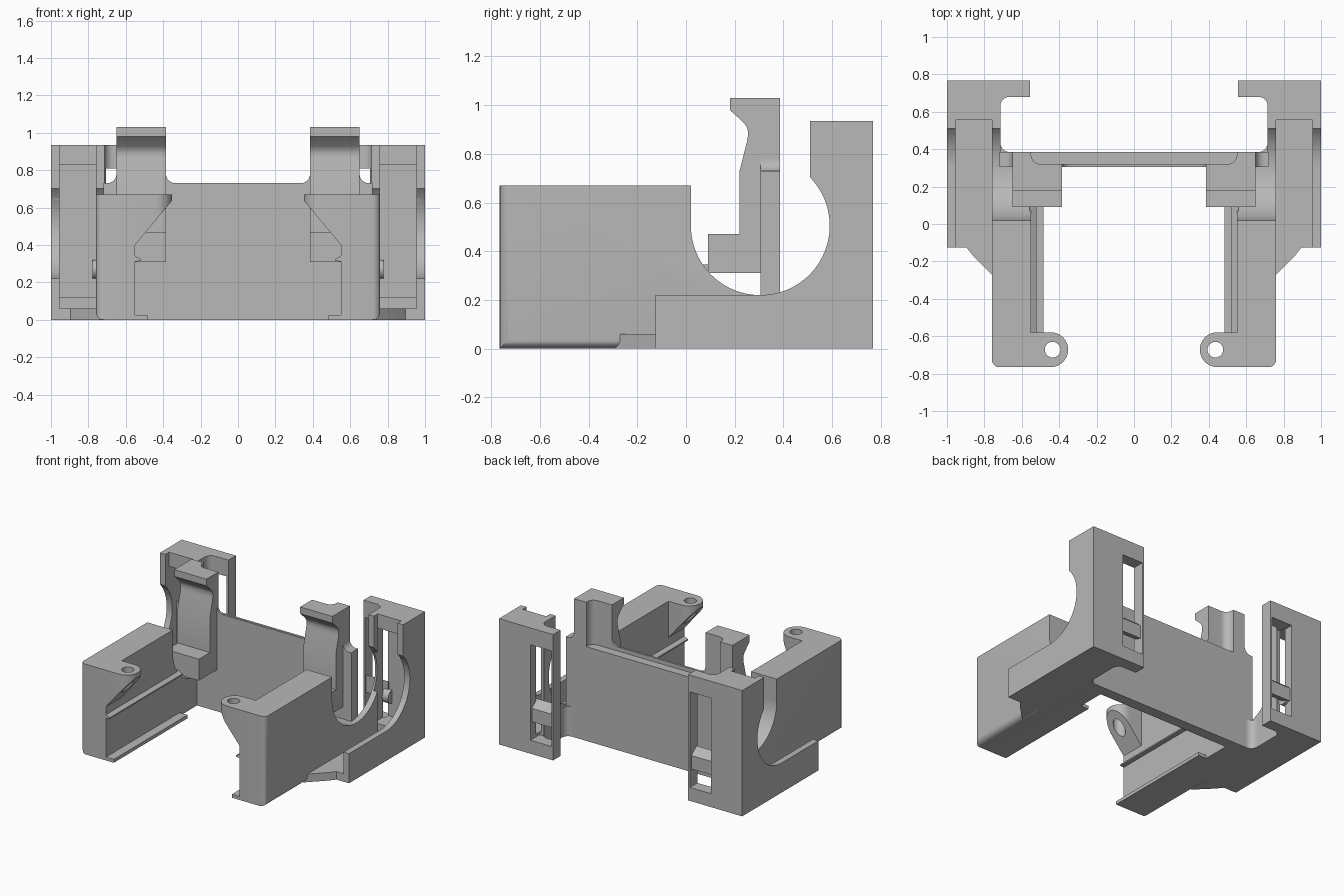
import bpy, bmesh, math

cube = bpy.data.objects.get("Cube")
if cube:
    bpy.data.objects.remove(cube, do_unlink=True)

grey = bpy.data.materials.new("matte grey")
grey.use_nodes = True
COLOUR = (0.48, 0.48, 0.48, 1)
grey.diffuse_color = COLOUR
grey.node_tree.nodes["Principled BSDF"].inputs["Base Color"].default_value = COLOUR


def arc(cx, cy, r, start, end, n=8):
    """Points along an arc, angles in degrees."""
    angles = [math.radians(start + (end - start) * i / n) for i in range(n + 1)]
    return [(cx + r * math.cos(a), cy + r * math.sin(a)) for a in angles]


def prism(name, pts, axis, lo, hi):
    """Extrude a 2D profile along one axis."""
    place = {"x": lambda p, d: (d, p[0], p[1]),
             "y": lambda p, d: (p[0], d, p[1]),
             "z": lambda p, d: (p[0], p[1], d)}[axis]
    bm = bmesh.new()
    rings = [[bm.verts.new(place(p, d)) for p in pts] for d in (lo, hi)]
    for ring in rings:
        bm.faces.new(ring)
    n = len(pts)
    for i in range(n):
        j = (i + 1) % n
        bm.faces.new((rings[0][i], rings[0][j], rings[1][j], rings[1][i]))
    bmesh.ops.recalc_face_normals(bm, faces=bm.faces)
    mesh = bpy.data.meshes.new(name)
    bm.to_mesh(mesh)
    bm.free()
    obj = bpy.data.objects.new(name, mesh)
    bpy.context.collection.objects.link(obj)
    return obj


def box(name, x, y, z):
    return prism(name, [(x[0], y[0]), (x[1], y[0]), (x[1], y[1]), (x[0], y[1])], "z", *z)


def finish(obj, cutters=(), mirror=True):
    """Cut, mirror, bake the modifiers, then colour and shade."""
    for c in cutters:
        c.hide_render = True
        mod = obj.modifiers.new("cut", "BOOLEAN")
        mod.operation, mod.solver, mod.object = "DIFFERENCE", "EXACT", c
    if mirror:
        mod = obj.modifiers.new("mirror", "MIRROR")
        mod.use_mirror_merge = False
    bpy.context.view_layer.update()
    graph = bpy.context.evaluated_depsgraph_get()
    mesh = bpy.data.meshes.new_from_object(obj.evaluated_get(graph))
    obj.modifiers.clear()
    obj.data = mesh
    mesh.name = obj.name
    mesh.materials.clear()
    mesh.materials.append(grey)
    for c in cutters:
        bpy.data.objects.remove(c, do_unlink=True)
    bpy.ops.object.select_all(action="DESELECT")
    obj.select_set(True)
    bpy.context.view_layer.objects.active = obj
    bpy.ops.object.shade_smooth_by_angle(angle=math.radians(30))


def rebate():
    """Shallow step along the back of the wall and clips."""
    pts = [(-0.55, 0.5), *arc(-0.5, 0.37, 0.05, 180, 270), *arc(0.5, 0.37, 0.05, 270, 360), (0.55, 0.5)]
    return prism("rebate_cutter", pts, "z", 0.70, 1.2)


CY, CZ, R = 0.305, 0.505, 0.285   # round side opening

# Side arms, with a round cut at the rear end
arm = prism("side_arm", [(-0.765, 0), (0.385, 0), (0.385, 0.22),
                         *arc(CY, CZ, R, 270, 180, 24), (0.02, 0.67), (-0.765, 0.67)],
            "x", 0.55, 0.76)
bm = bmesh.new()
bm.from_mesh(arm.data)
outer = []
for e in bm.edges:
    a, b = (v.co for v in e.verts)
    if min(a.x, b.x) > 0.75 and (max(a.y, b.y) < -0.76 or max(a.z, b.z) < 0.01):
        outer.append(e)
bmesh.ops.bevel(bm, geom=outer, offset=0.04, segments=5, profile=0.5, affect="EDGES")
bm.to_mesh(arm.data)
bm.free()
finish(arm)

# Rails along the inside of the arms
finish(box("lower_rail", (0.485, 0.56), (-0.765, 0.10), (0, 0.025)))
finish(prism("upper_rail", [(0.56, 0.31), (0.52, 0.315), (0.52, 0.325), (0.56, 0.345)], "y", -0.765, 0.09))

# Screw lugs with a sloping underside
lug = prism("screw_lug", [(0.58, -0.765), *arc(0.445, -0.672, 0.093, 270, 90, 20), (0.58, -0.579)],
            "z", 0.36, 0.67)
slope = prism("slope_cutter", [(0.30, 0.70), (0.60, 0.34), (0.30, 0.30)], "y", -0.9, -0.4)
hole = prism("hole_cutter", arc(0.435, -0.672, 0.042, 0, 345, 23), "z", 0.2, 0.8)
finish(lug, [slope, hole])

# Back wall
finish(box("back_wall", (-0.718, 0.718), (0.305, 0.385), (0, 0.73)), [rebate()], mirror=False)

# Spring clips standing on the wall
clip = prism("spring_clip", [(0.385, 0.31), (0.385, 1.03), (0.18, 1.03), (0.18, 0.98),
                             (0.235, 0.93), (0.25, 0.91), (0.255, 0.89), (0.253, 0.86),
                             (0.22, 0.73), (0.22, 0.47), (0.09, 0.47), (0.09, 0.31)],
             "x", 0.385, 0.65)
finish(clip, [rebate()])
inner = prism("clip_inner_fillet", [(0.39, 0.725), *arc(0.335, 0.78, 0.05, 270, 360), (0.39, 0.78)],
              "y", 0.305, 0.385)
finish(inner, [rebate()])
finish(prism("clip_outer_fillet", [(0.645, 0.725), (0.645, 0.78), *arc(0.70, 0.78, 0.05, 180, 270)],
             "y", 0.305, 0.385))

# Outer blocks: low base, round opening and rear pillar, hollowed from the front
block = prism("outer_block", [(-0.125, 0), (0.768, 0), (0.768, 0.935), (0.51, 0.935),
                              *arc(CY, CZ, R, 44, -90, 32), (-0.125, 0.22)],
              "x", 0.715, 1.0)
pocket = box("pocket_cutter", (0.76, 0.955), (-0.3, 0.555), (0.06, 1.1))
deep = box("deep_pocket_cutter", (0.73, 0.954), (0.55, 0.70), (0.12, 0.83))
side_window = box("side_window_cutter", (0.60, 0.742), (0.66, 0.9), (0.10, 0.81))
finish(block, [pocket, deep, side_window])

# Rear flanges with a tall window
flange = prism("rear_flange", [(0.555, 0.768), (0.555, 0.68), *arc(0.665, 0.63, 0.05, 90, 0),
                               (0.72, 0.63), (0.72, 0.768)], "z", 0, 0.935)
finish(flange, [box("window_cutter", (0.57, 0.80), (0.66, 0.9), (0.10, 0.81))])
finish(prism("window_bar", [(0.69, 0.25), (0.75, 0.23), (0.75, 0.33), (0.69, 0.38)], "x", 0.56, 0.75))
finish(prism("window_pin", arc(0.70, 0.27, 0.05, 0, 345, 23), "x", 0.72, 0.778))

# Small gussets joining the blocks to the arms and the wall
finish(prism("front_gusset", [(0.74, -0.29), (0.76, -0.27), (0.86, -0.17), (0.90, -0.12), (0.74, -0.12)],
             "z", 0.0, 0.06))
finish(prism("wall_gusset", [(0.72, 0.38), (0.665, 0.385), *arc(0.665, 0.435, 0.05, 270, 360), (0.72, 0.435)],
             "z", 0, 0.22))
